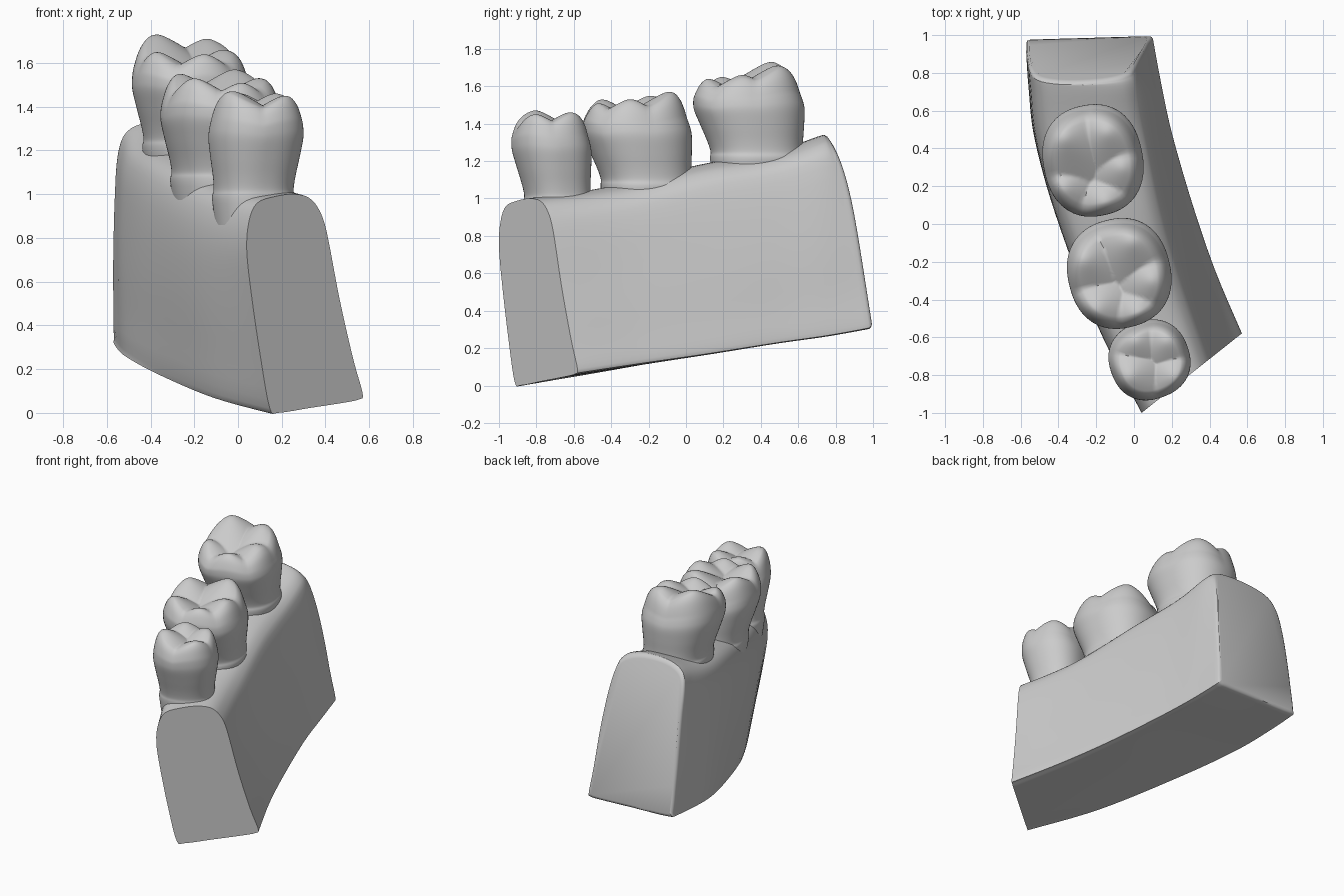
import bpy, bmesh, math
from mathutils import Vector

if "Cube" in bpy.data.objects:
    bpy.data.objects.remove(bpy.data.objects["Cube"])


def catmull(pts, n, closed=False):
    """Smooth curve through tuples of any length."""
    pts = [Vector(p) for p in pts]
    m, out = len(pts), []
    for i in range(m if closed else m - 1):
        if closed:
            a, b, c, d = (pts[(i + k) % m] for k in (-1, 0, 1, 2))
        else:
            a, b, c, d = (pts[min(max(i + k, 0), m - 1)] for k in (-1, 0, 1, 2))
        for j in range(n):
            t = j / n
            out.append(b + (c - a) * (t / 2) + (a * 2 - b * 5 + c * 4 - d) * (t * t / 2)
                       + (b * 3 - a - c * 3 + d) * (t ** 3 / 2))
    if not closed:
        out.append(pts[-1])
    return out


def loft(name, rings, angle):
    """Bridge closed rings, cap both ends, shade smooth with sharp creases."""
    bm = bmesh.new()
    vs = [[bm.verts.new(p) for p in r] for r in rings]
    n = len(vs[0])
    for a, b in zip(vs, vs[1:]):
        for i in range(n):
            j = (i + 1) % n
            bm.faces.new((a[i], a[j], b[j], b[i]))
    bm.faces.new(vs[0])
    bm.faces.new(vs[-1])
    bmesh.ops.recalc_face_normals(bm, faces=bm.faces[:])
    me = bpy.data.meshes.new(name)
    bm.to_mesh(me)
    bm.free()
    me.polygons.foreach_set("use_smooth", [True] * len(me.polygons))
    me.set_sharp_from_angle(angle=math.radians(angle))
    ob = bpy.data.objects.new(name, me)
    bpy.context.collection.objects.link(ob)
    return ob


# Jaw block: cross-sections (fraction across, fraction up) at front and back
FRONT = [(.28, 0), (.2, .025), (.12, .26), (.04, .55), (0, .75), (.02, .88), (.09, .96),
         (.25, .99), (.4, 1), (.53, .985), (.62, .93), (.69, .82), (.8, .5), (.92, .2),
         (1, .03), (.97, .005), (.85, 0), (.55, 0)]
BACK = [(.05, 0), (.005, .03), (0, .2), (0, .4), (.01, .65), (.03, .84), (.09, .945),
        (.24, .99), (.45, 1), (.65, .985), (.79, .94), (.86, .84), (.93, .5), (.97, .2),
        (1, .03), (.98, .005), (.85, 0), (.5, 0)]
front_sec, back_sec = catmull(FRONT, 4, True), catmull(BACK, 4, True)

# left x,y / right x,y / bottom z left, right / top z / section blend / back lean
STATIONS = [
    (.04, -1.0, .57, -.58, -.022, .06, 1.0, 0, 0),
    (-.2, -.53, .43, -.25, .06, .11, 1.06, .35, 0),
    (-.42, .05, .31, .1, .17, .16, 1.18, .6, 0),
    (-.53, .45, .2, .48, .25, .22, 1.25, .85, 0),
    (-.56, .74, .14, .76, .29, .26, 1.33, .95, .2),
    (-.57, .96, .1, .98, .32, .3, 1.34, 1, 1),
]
rings = []
for lx, ly, rx, ry, zl, zr, zt, t, lean in catmull(STATIONS, 6):
    ring = []
    for f, b in zip(front_sec, back_sec):
        u, w = f.lerp(b, t)
        zb = zl + (zr - zl) * u
        back = lean * (.16 * w + .07 * max(w, 0) ** 6)
        ring.append(Vector((lx + (rx - lx) * u, ly + (ry - ly) * u - back, zb + w * (zt - zb))))
    rings.append(ring)
last = rings[-1]
mid = sum(last, Vector()) / len(last)
for s, dy in ((.985, .012), (.95, .02)):          # rounded back edge
    rings.append([mid + (p - mid) * s + Vector((0, dy, 0)) for p in last])
loft("jaw_block", rings, 40)

# Tooth side profile: (radius scale, height fraction), then the chewing surface
PROFILE = [(.8, -.3), (.87, -.03), (.845, .07), (.87, .2), (.94, .4), (1, .6), (.995, .72),
           (.95, .84), (.88, .94), (.79, .99), (.68, 1), (.45, 1), (.22, 1), (.02, 1)]


def tooth(name, cx, cy, rx, ry, z0, turn, lean, cusps):
    avg = sum(c[2] for c in cusps) / len(cusps) - .03

    def surface(x, y):
        # overlapping soft cones: peaks at the cusps, grooves where they meet
        return max(h - .62 * (math.sqrt((x - a * 1.1) ** 2 + (y - b * 1.1) ** 2 + .0016) - .04)
                   for a, b, h in cusps)

    out, n = [], 72
    ca, sa = math.cos(turn), math.sin(turn)
    for s, t in catmull(PROFILE, 5):
        ring = []
        for i in range(n):
            a = 2 * math.pi * i / n
            c, d = math.cos(a), math.sin(a)
            r = s / (abs(c) ** 2.3 + abs(d) ** 2.3) ** (1 / 2.3)
            px, py = rx * r * c, ry * r * d
            x, y = px * ca - py * sa, px * sa + py * ca
            k = min(max(t, 0), 1) ** 2
            top = avg * (1 - k) + surface(x, y) * k
            off = max(0, 1 - max(t, 0) / .8)
            ring.append((cx + x + lean[0] * off, cy + y + lean[1] * off, z0 + t * (top - z0)))
        out.append(ring)
    return loft(name, out, 50)


tooth("back_molar", -.22, .325, .262, .292, 1.22, .2, (.015, .06),
      [(-.14, .12, 1.73), (.07, .15, 1.71), (.14, -.02, 1.66), (-.14, -.12, 1.65), (.06, -.19, 1.64)])
tooth("middle_molar", -.08, -.275, .27, .285, 1.07, .25, (.01, .07),
      [(-.17, .08, 1.55), (.06, .17, 1.57), (.16, -.02, 1.53), (-.11, -.16, 1.53), (.09, -.18, 1.51)])
tooth("front_premolar", .085, -.728, .212, .205, .99, .35, (-.015, .045),
      [(.12, -.07, 1.45), (-.1, -.07, 1.47), (.08, .1, 1.46), (-.07, .1, 1.46)])
